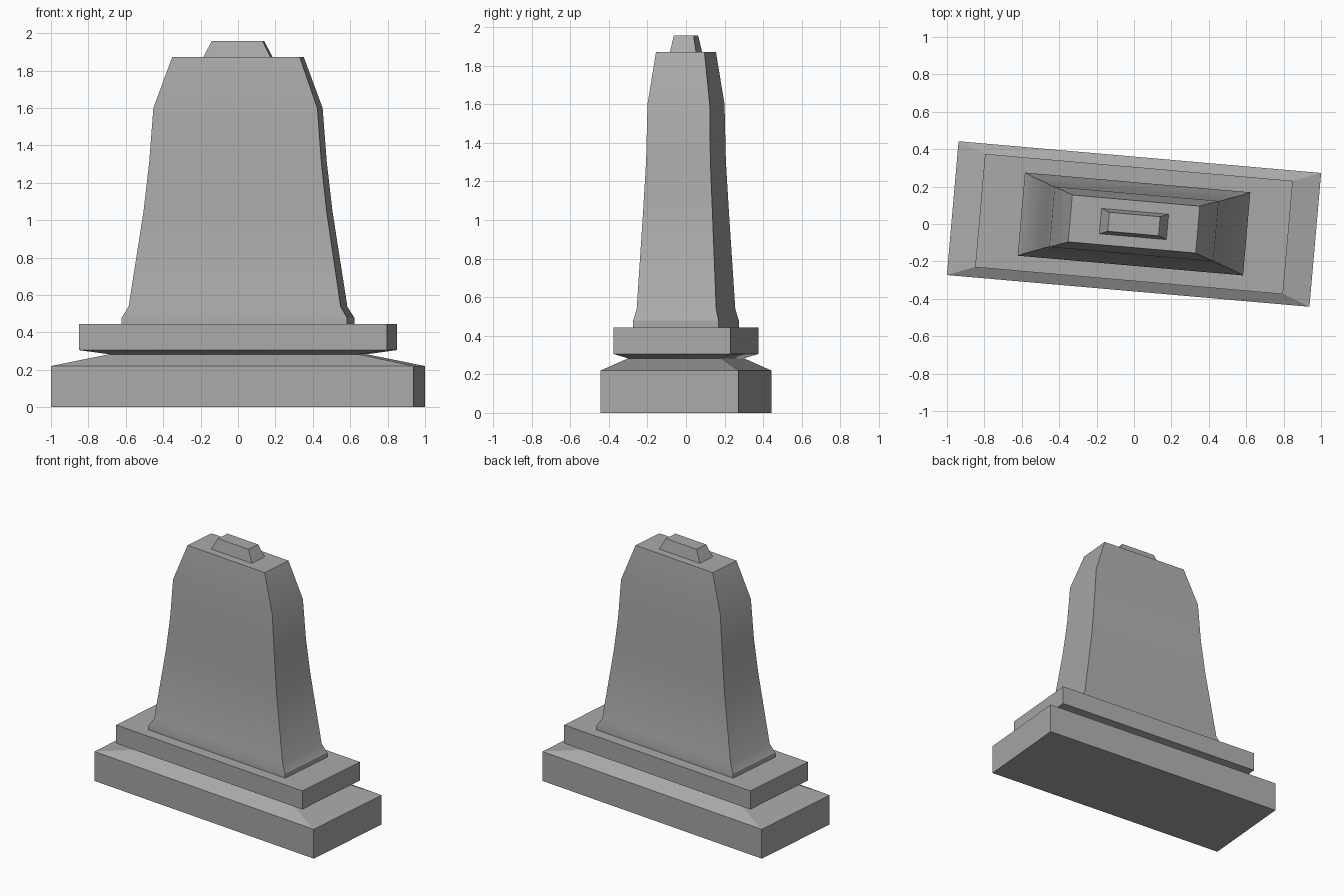
import bpy
import bmesh
import math

default = bpy.data.objects.get("Cube")
if default:
    bpy.data.objects.remove(default, do_unlink=True)

stone = bpy.data.materials.new("grey_stone")
stone.use_nodes = True
COLOUR = (0.4, 0.4, 0.4, 1)
stone.diffuse_color = COLOUR
stone.node_tree.nodes["Principled BSDF"].inputs["Base Color"].default_value = COLOUR

TURN = math.radians(-5)  # the whole monument stands slightly turned


def tiered_block(name, rings, cap_bottom=False, cap_top=False):
    """Loft rectangular rings given as (half width, half depth, height)."""
    bm = bmesh.new()
    loops = [[bm.verts.new((sx * w, sy * d, z))
              for sx, sy in ((-1, -1), (1, -1), (1, 1), (-1, 1))]
             for w, d, z in rings]
    for low, high in zip(loops, loops[1:]):
        for i in range(4):
            j = (i + 1) % 4
            bm.faces.new((low[i], low[j], high[j], high[i]))
    if cap_bottom:
        bm.faces.new(loops[0][::-1])
    if cap_top:
        bm.faces.new(loops[-1])
    mesh = bpy.data.meshes.new(name)
    bm.to_mesh(mesh)
    bm.free()
    mesh.materials.append(stone)
    obj = bpy.data.objects.new(name, mesh)
    obj.rotation_euler.z = TURN
    bpy.context.collection.objects.link(obj)
    bpy.ops.object.select_all(action="DESELECT")
    obj.select_set(True)
    bpy.context.view_layer.objects.active = obj
    bpy.ops.object.shade_smooth_by_angle(angle=math.radians(30))
    return obj


# Rings shared by neighbouring parts
neck = (0.67, 0.243, 0.283)
body_foot = (0.605, 0.223, 0.444)
cap_foot = (0.18, 0.068, 1.872)

# Wide base slab with a sloped top
tiered_block("base_slab", [(0.973, 0.359, 0), (0.973, 0.359, 0.22), neck],
             cap_bottom=True)

# Overhanging upper plinth with a bevelled underside
tiered_block("upper_plinth", [neck, (0.826, 0.304, 0.305),
                              (0.826, 0.304, 0.444), body_foot])

# Tapered body with flared foot and narrowing shoulders
tiered_block("tapered_body", [body_foot, (0.605, 0.223, 0.478),
                              (0.569, 0.207, 0.537), (0.491, 0.18, 1.05),
                              (0.462, 0.167, 1.31), (0.44, 0.162, 1.6),
                              (0.342, 0.126, 1.872), cap_foot])

# Small cap block
tiered_block("top_cap", [cap_foot, (0.136, 0.051, 1.958)], cap_top=True)
